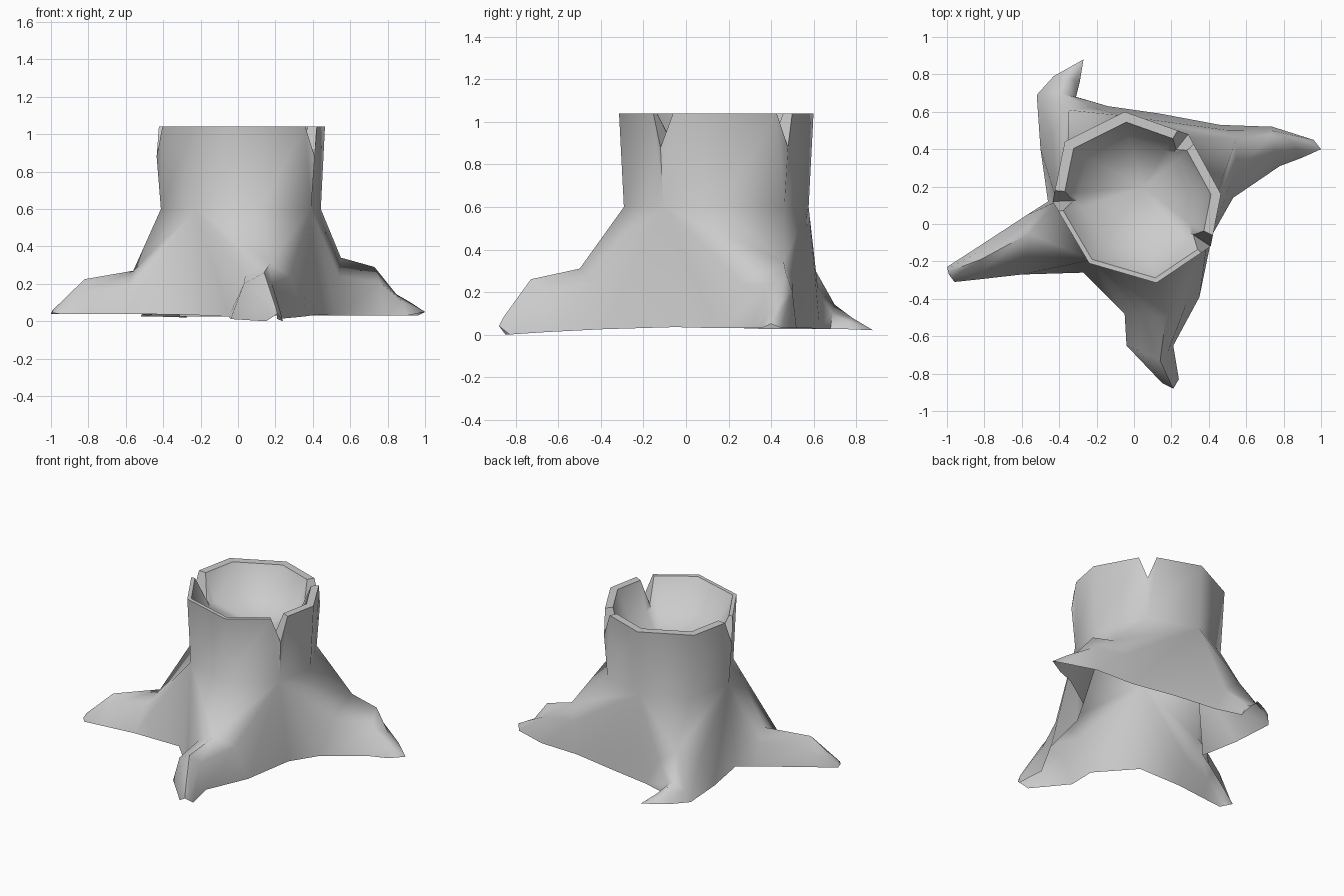
import bpy, bmesh
from mathutils import Vector

if "Cube" in bpy.data.objects:
    bpy.data.objects.remove(bpy.data.objects["Cube"])

bm = bmesh.new()
CENTRE = Vector((0.02, 0.14, 0))
TOP = 1.04

def vert(x, y, z):
    return bm.verts.new((x, y, z))

def face(*vs):
    return bm.faces.new(vs)

def scaled(p, s, z):
    q = CENTRE + (Vector((p[0], p[1], 0)) - CENTRE) * s
    return vert(q.x, q.y, z)

# Octagonal trunk corners, counter-clockwise: x, y, notch flag
corners = [(.41, -.12, 1), (.465, .16, 0), (.29, .48, 1), (-.05, .60, 0),
           (-.37, .44, 0), (-.435, .12, 1), (-.24, -.21, 0), (.12, -.315, 0)]
N = len(corners)
P = [Vector((x, y)) for x, y, _ in corners]
waist = [scaled(p, .95, .60) for p in P]

# Trunk wall with V-shaped notches; each rim entry is (outer, inner, bowl)
groups = []
for i, p in enumerate(P):
    inset = .94 if i in (6, 7) else .88
    if corners[i][2]:
        a = p + (P[i - 1] - p).normalized() * .06
        b = p + (P[(i + 1) % N] - p).normalized() * .06
        entries = [(a, TOP, .94 if i == 0 else .88), (p, .88, .76),
                   (b, TOP, .94 if i == 5 else .88)]
    else:
        entries = [(p, TOP, inset)]
    groups.append([(scaled(q, 1, z), scaled(q, s, z), scaled(q, .70, .86))
                   for q, z, s in entries])
for i, g in enumerate(groups):
    j = (i + 1) % N
    face(waist[i], waist[j], groups[j][0][0], g[-1][0])
    for a, b in zip(g, g[1:]):
        face(waist[i], b[0], a[0])

# Rim and hollow bowl
rim = [e for g in groups for e in g]
bottom = vert(.05, .20, .75)
crisp = []
for a, b in zip(rim, rim[1:] + rim[:1]):
    crisp.append(face(a[0], b[0], b[1], a[1]))
    face(a[1], b[1], b[2], a[2])
    face(a[2], b[2], bottom)

# Valleys between roots at ground level, keyed by trunk corner
valley = {0: vert(.42, -.05, .035), 3: vert(.14, .59, .03),
          5: vert(-.46, .12, .035), 6: vert(-.27, -.26, .035)}

def root(start, end, stations, tip, floors, puff):
    """Loft of arched sections: left foot, ridge, right foot, ending in a tip."""
    rows = []
    for ((lx, ly), (x, y, z), (rx, ry)), floor in zip(stations, floors):
        ridge = Vector((x, y, z))
        left, right = Vector((lx, ly, floor)), Vector((rx, ry, floor))

        def shoulder(foot):
            q = foot.lerp(ridge, .40)
            q.z = floor + (z - floor) * puff
            return q
        rows.append([bm.verts.new(q) for q in
                     (left, shoulder(left), ridge, shoulder(right), right)])
    first = rows[0]
    span = list(range(start, end + 1)) if end > start else list(range(start, N)) + [0]
    face(waist[start], valley[start], first[0], first[1])
    face(waist[start], first[1], first[2])
    for i, j in zip(span, span[1:]):
        face(waist[i], first[2], waist[j])
    face(waist[end], first[2], first[3])
    face(waist[end], first[3], first[4], valley[end])
    for r, s in zip(rows, rows[1:]):
        for k in range(4):
            face(r[k], s[k], s[k + 1], r[k + 1])
    t = vert(*tip)
    for k in range(4):
        face(rows[-1][k], t, rows[-1][k + 1])

# Right root
root(0, 3, [((.53, .14), (.55, .46, .34), (.46, .53)),
            ((.78, .31), (.73, .47, .29), (.74, .52)),
            ((.90, .355), (.85, .44, .14), (.96, .45))],
     (1, .40, .05), (.03, .03, .03), .68)
# Back root, hooked to the right
root(3, 5, [((-.14, .63), (-.35, .61, .30), (-.50, .40)),
            ((-.31, .68), (-.40, .70, .14), (-.52, .69)),
            ((-.29, .76), (-.36, .78, .08), (-.43, .79))],
     (-.27, .88, .02), (.025, .025, .025), .65)
# Left root
root(5, 6, [((-.57, .05), (-.56, -.05, .27), (-.60, -.27)),
            ((-.83, -.12), (-.82, -.19, .225), (-.82, -.295)),
            ((-1, -.23), (-.98, -.25, .07), (-.96, -.31))],
     (-.99, -.27, .045), (.04, .04, .04), .62)
# Front root
root(6, 0, [((-.05, -.48), (.17, -.50, .31), (.35, -.39)),
            ((-.04, -.65), (.14, -.73, .26), (.21, -.65)),
            ((.15, -.85), (.20, -.86, .08), (.24, -.83))],
     (.21, -.88, .04), (.025, .012, 0), .76)

bmesh.ops.recalc_face_normals(bm, faces=bm.faces[:])
bm.edges.index_update()
sharp = {e.index for f in crisp for e in f.edges}
mesh = bpy.data.meshes.new("tree_stump")
bm.to_mesh(mesh)
bm.free()
stump = bpy.data.objects.new("tree_stump", mesh)
bpy.context.collection.objects.link(stump)
bpy.context.view_layer.objects.active = stump
stump.select_set(True)
bpy.ops.object.shade_smooth_by_angle(angle=1.12)
# Keep the cut rim crisp
for i in sharp:
    mesh.edges[i].use_edge_sharp = True
